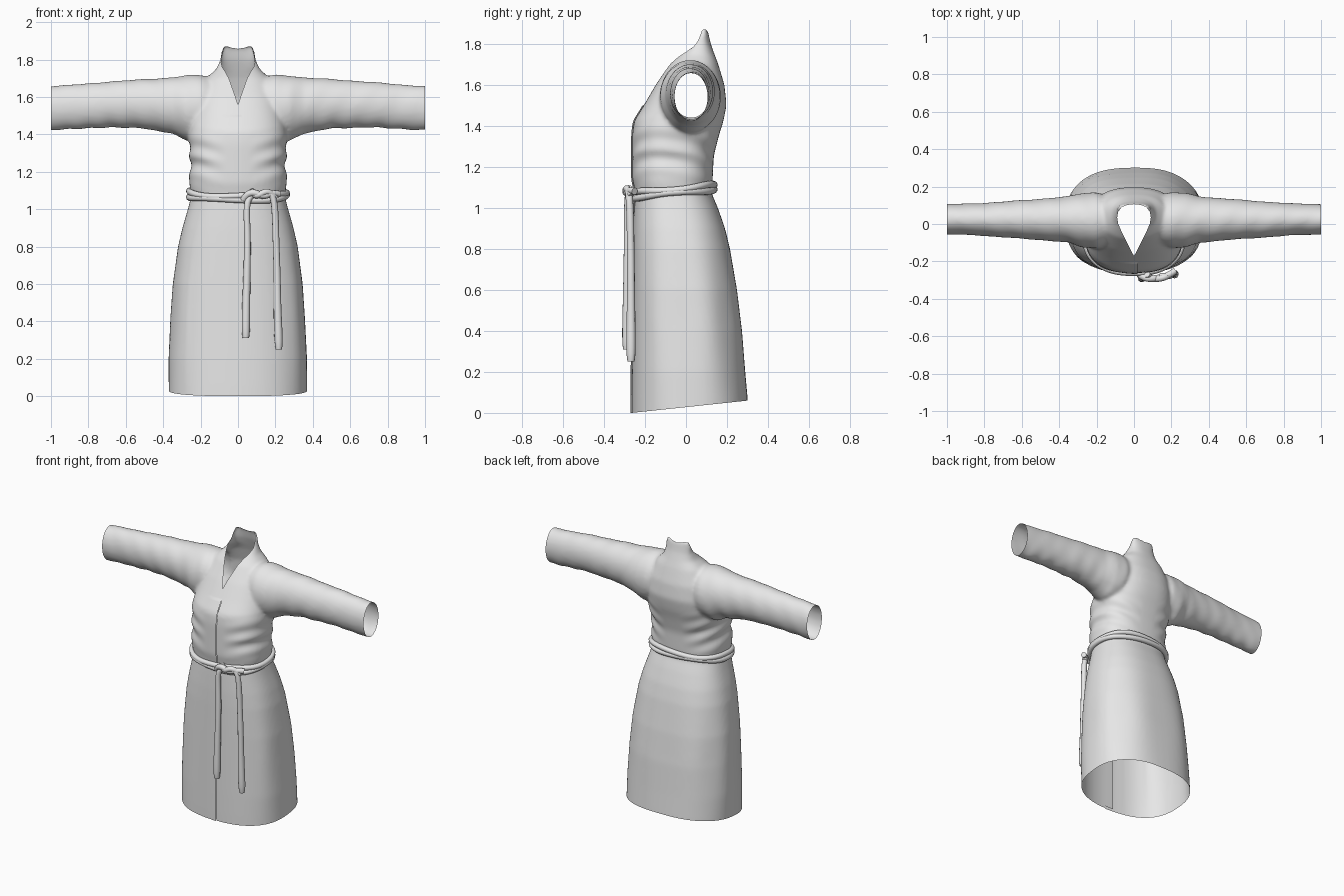
import bpy, bmesh, math
from mathutils import Vector

if "Cube" in bpy.data.objects:
    bpy.data.objects.remove(bpy.data.objects["Cube"])

cloth = bpy.data.materials.new("light_grey_cloth")
cloth.diffuse_color = (0.8, 0.8, 0.8, 1)
cloth.use_nodes = True
cloth.node_tree.nodes["Principled BSDF"].inputs["Base Color"].default_value = cloth.diffuse_color


def make_object(name, bm, slots=1):
    mesh = bpy.data.meshes.new(name)
    bmesh.ops.recalc_face_normals(bm, faces=bm.faces)
    bm.to_mesh(mesh)
    bm.free()
    obj = bpy.data.objects.new(name, mesh)
    bpy.context.collection.objects.link(obj)
    for _ in range(slots):
        mesh.materials.append(cloth)
    return obj


def activate(obj):
    bpy.ops.object.select_all(action='DESELECT')
    obj.select_set(True)
    bpy.context.view_layer.objects.active = obj


def smooth(obj):
    activate(obj)
    bpy.ops.object.shade_smooth_by_angle(angle=math.radians(50))


def sample(table, t):
    """Linear interpolation of table rows by their first column."""
    for a, b in zip(table, table[1:]):
        if t <= b[0]:
            f = (t - a[0]) / (b[0] - a[0])
            return [p + (q - p) * f for p, q in zip(a, b)]
    return table[-1]


def power(v, e):
    return math.copysign(abs(v) ** e, v)


def loft(bm, rings):
    """Closed solid through a list of rings."""
    loops = [[bm.verts.new(p) for p in ring] for ring in rings]
    n = len(loops[0])
    for a, b in zip(loops, loops[1:]):
        for i in range(n):
            j = (i + 1) % n
            bm.faces.new((a[i], a[j], b[j], b[i]))
    bm.faces.new(loops[0][::-1])
    bm.faces.new(loops[-1])


# Body outline: height, half width, front y, back y
BODY = [(-0.08, 0.37, -0.265, 0.31), (0.06, 0.37, -0.265, 0.302),
        (0.2, 0.37, -0.264, 0.29), (0.4, 0.36, -0.262, 0.275),
        (0.6, 0.347, -0.26, 0.25), (0.8, 0.32, -0.258, 0.215),
        (0.9, 0.297, -0.256, 0.19), (1.0, 0.268, -0.252, 0.155),
        (1.07, 0.25, -0.248, 0.125), (1.14, 0.262, -0.262, 0.13),
        (1.25, 0.252, -0.262, 0.135), (1.35, 0.262, -0.262, 0.16),
        (1.42, 0.262, -0.255, 0.182), (1.5, 0.25, -0.205, 0.198),
        (1.6, 0.225, -0.147, 0.187), (1.7, 0.17, -0.08, 0.157),
        (1.75, 0.115, -0.03, 0.138), (1.8, 0.094, 0.025, 0.12),
        (1.87, 0.086, 0.07, 0.105)]
# Sleeve outline: x, top z, bottom z, front y, back y
SLEEVE = [(0.1, 1.70, 1.42, -0.1, 0.14), (0.2, 1.718, 1.37, -0.13, 0.17),
          (0.28, 1.714, 1.37, -0.125, 0.165), (0.35, 1.705, 1.405, -0.1, 0.148),
          (0.5, 1.695, 1.43, -0.086, 0.135), (0.7, 1.682, 1.437, -0.072, 0.12),
          (0.85, 1.668, 1.428, -0.06, 0.11), (1.06, 1.655, 1.42, -0.055, 0.105)]

bm = bmesh.new()
N = 64
rings = []
for k in range(81):
    z = BODY[0][0] + (BODY[-1][0] - BODY[0][0]) * k / 80
    _, w, yf, yb = sample(BODY, z)
    ring = []
    for i in range(N):
        a = 2 * math.pi * i / N
        # soft vertical folds in the skirt
        fold = 1 + 0.012 * math.sin(7 * a + 1) * max(0, 1 - abs(z - 0.45) / 0.5)
        fold = fold if math.cos(a) < 0.75 else 1
        ring.append((w * power(math.sin(a), 0.82) * fold,
                     (yf + yb) / 2 - (yb - yf) / 2 * power(math.cos(a), 0.82) * fold, z))
    rings.append(ring)
loft(bm, rings)

# Sleeves, with rumpled cloth
for side in (-1, 1):
    rings = []
    for k in range(70):
        x = 0.1 + 0.96 * k / 69
        _, zt, zb, yf, yb = sample(SLEEVE, x)
        ring = []
        for i in range(40):
            a = 2 * math.pi * i / 40
            r = 1 + 0.018 * math.sin(34 * x + 2 * a + side) * math.sin(13 * x + a)
            r += 0.015 * math.sin(55 * x + side) * max(0, -math.sin(a))
            ring.append((side * x, (yf + yb) / 2 + (yb - yf) / 2 * r * math.cos(a),
                         (zt + zb) / 2 + (zt - zb) / 2 * r * math.sin(a)))
        rings.append(ring)
    loft(bm, rings)
robe = make_object("robe", bm, slots=2)

# Fuse body and sleeves into one cloth surface
activate(robe)
mod = robe.modifiers.new("fuse", 'REMESH')
mod.mode = 'VOXEL'
mod.voxel_size = 0.011
bpy.ops.object.modifier_apply(modifier=mod.name)
mod = robe.modifiers.new("soften", 'SMOOTH')
mod.factor = 0.5
mod.iterations = 8
bpy.ops.object.modifier_apply(modifier=mod.name)

# Neck opening: teardrop cutter
HALF = [(0, -0.172), (0.03, -0.115), (0.06, -0.055), (0.084, 0.0), (0.09, 0.035),
        (0.085, 0.065), (0.066, 0.09), (0.036, 0.102), (0, 0.106)]
outline = HALF + [(-x, y) for x, y in HALF[-2:0:-1]]
bm = bmesh.new()
loft(bm, [[(x, y, z) for x, y in outline] for z in (1.25, 2.0)])
for f in bm.faces:
    f.material_index = 1
cutter = make_object("neck_cutter", bm, slots=2)
cutter.hide_render = True
activate(robe)
mod = robe.modifiers.new("neck", 'BOOLEAN')
mod.operation = 'DIFFERENCE'
mod.solver = 'EXACT'
mod.object = cutter
bpy.ops.object.modifier_apply(modifier=mod.name)
bpy.data.objects.remove(cutter)

bm = bmesh.new()
bm.from_mesh(robe.data)
bmesh.ops.delete(bm, geom=[f for f in bm.faces if f.material_index == 1], context='FACES')


def trim(co, no, clear=True):
    geom = bm.verts[:] + bm.edges[:] + bm.faces[:]
    return bmesh.ops.bisect_plane(bm, geom=geom, plane_co=co, plane_no=no,
                                  clear_outer=clear)["geom_cut"]


# Open cuffs and slanted open hem
trim((1, 0, 0), (1, 0, 0))
trim((-1, 0, 0), (-1, 0, 0))
trim((0, -0.265, 0), (0, 0.106, -1))
# Creases under the arms and above the belt
bm.normal_update()
for v in bm.verts:
    x, y, z = v.co
    m = max(0, 1 - abs(z - 1.27) / 0.17) * min(1, max(0, (abs(x) - 0.06) / 0.12))
    v.co += v.normal * 0.007 * m * math.sin(60 * z - 22 * abs(x) + 9 * y)
# Front closing edge: one panel laps over the other
cut = trim((0.02, 0, 0), (1, 0, 0), False)
seam = [e for e in cut if isinstance(e, bmesh.types.BMEdge)
        and all(v.co.y < -0.1 for v in e.verts)]
bmesh.ops.split_edges(bm, edges=seam)
for v in bm.verts:
    x, y, z = v.co
    if y < -0.1 and -0.1 < x < 0.021 and z < 1.5:
        if all(f.calc_center_median().x < 0.02 for f in v.link_faces):
            v.co.y -= 0.006 * (x + 0.1) / 0.12
for f in bm.faces:
    f.material_index = 0
bm.to_mesh(robe.data)
bm.free()
robe.data.materials.clear()
robe.data.materials.append(cloth)
smooth(robe)

# Hidden edge of the under panel
bm = bmesh.new()
rows = []
for k in range(41):
    z = 0.01 + 1.42 * k / 40
    y = sample(BODY, z)[2] + 0.008
    rows.append([bm.verts.new((x, y, z)) for x in (-0.035, 0.0, 0.03)])
for a, b in zip(rows, rows[1:]):
    for i in range(2):
        bm.faces.new((a[i], a[i + 1], b[i + 1], b[i]))
smooth(make_object("under_flap", bm))


def rope(name, points, radius, cyclic=False):
    """Round cord through points (x, y, z, thickness factor)."""
    cu = bpy.data.curves.new(name, 'CURVE')
    cu.dimensions = '3D'
    cu.bevel_depth = radius
    cu.bevel_resolution = 3
    cu.resolution_u = 5
    cu.use_fill_caps = True
    sp = cu.splines.new('NURBS')
    sp.points.add(len(points) - 1)
    for p, (x, y, z, r) in zip(sp.points, points):
        p.co = (x, y, z, 1)
        p.radius = r
    sp.order_u = 4
    sp.use_cyclic_u = cyclic
    sp.use_endpoint_u = not cyclic
    cu.materials.append(cloth)
    obj = bpy.data.objects.new(name, cu)
    bpy.context.collection.objects.link(obj)
    activate(obj)
    bpy.ops.object.convert(target='MESH')
    smooth(bpy.context.object)


# Belt: two cords round the waist
for s, name in ((1, "belt_upper_cord"), (-1, "belt_lower_cord")):
    pts = []
    for i in range(40):
        t = 2 * math.pi * i / 40
        pts.append((0.262 * power(math.sin(t), 0.85),
                    -0.062 - 0.2 * power(math.cos(t), 0.85),
                    1.08 - 0.02 * math.cos(t) + s * (0.011 + 0.006 * math.sin(3 * t)), 1))
    rope(name, pts, 0.017, True)

# Knot loops
rope("knot_loop", [(0.03, -0.27, 1.05, 1), (0.05, -0.29, 1.09, 1), (0.1, -0.295, 1.09, 1),
                   (0.14, -0.285, 1.06, 1), (0.18, -0.28, 1.09, 1), (0.22, -0.25, 1.08, 1)], 0.018)
rope("knot_cross", [(0.07, -0.27, 1.1, 1), (0.09, -0.295, 1.06, 1), (0.13, -0.295, 1.09, 1),
                    (0.17, -0.285, 1.1, 1), (0.2, -0.265, 1.06, 1)], 0.017)
# Hanging cord ends
rope("centre_tail", [(0.09, -0.27, 1.08, 0.8), (0.05, -0.285, 1.07, 0.8), (0.045, -0.285, 0.98, 0.8),
                     (0.052, -0.285, 0.85, 0.85), (0.048, -0.287, 0.65, 0.9), (0.042, -0.289, 0.45, 1.05),
                     (0.042, -0.29, 0.34, 1.1), (0.042, -0.29, 0.31, 0.8)], 0.021)
rope("side_tail", [(0.14, -0.28, 1.085, 0.8), (0.185, -0.28, 1.1, 0.8), (0.2, -0.272, 1.0, 0.9),
                   (0.202, -0.27, 0.85, 0.85), (0.21, -0.268, 0.65, 0.9), (0.21, -0.268, 0.45, 1),
                   (0.218, -0.268, 0.28, 1.2), (0.218, -0.268, 0.25, 0.8)], 0.021)
